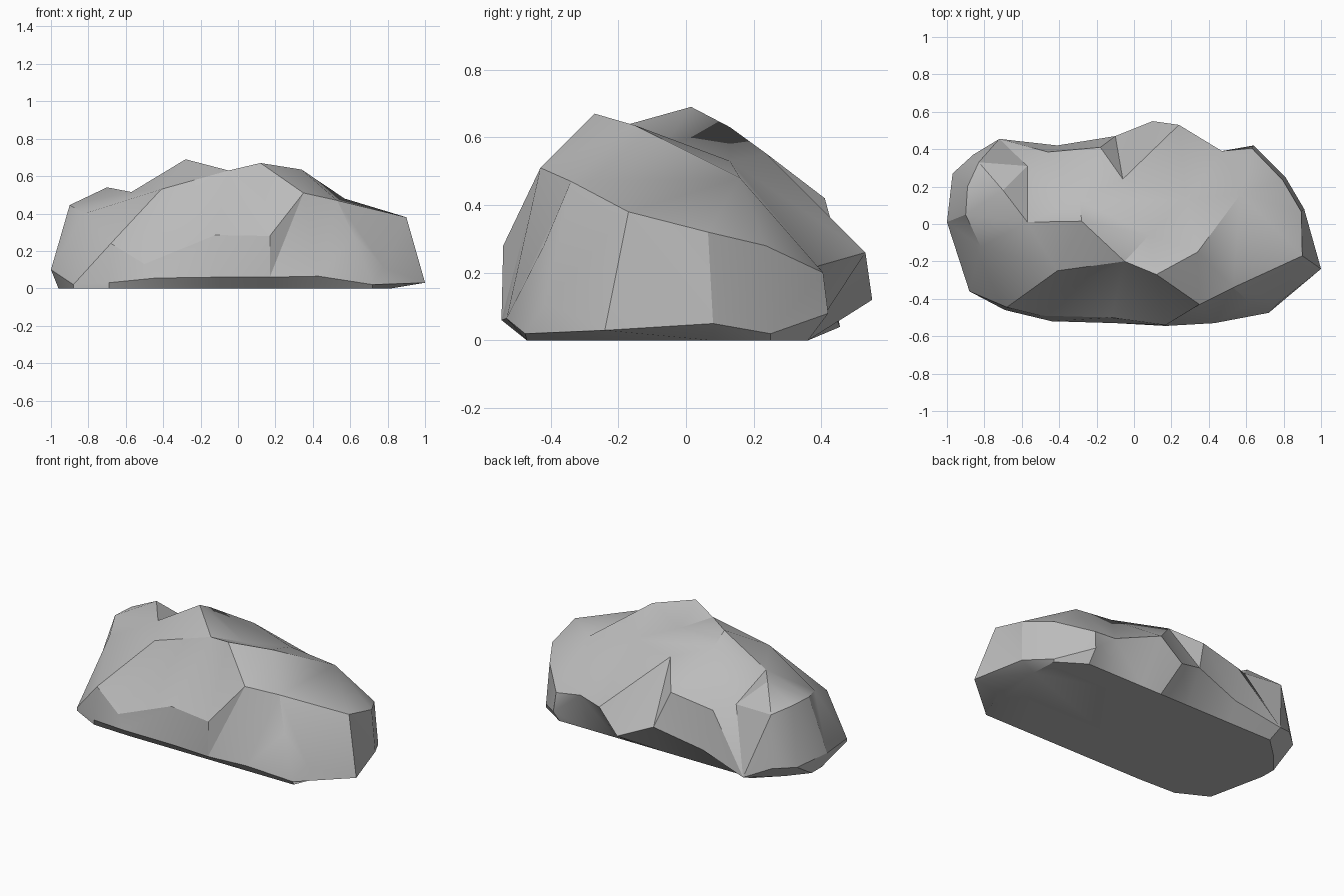
import bpy
import bmesh
import math
from mathutils import Vector
from mathutils.geometry import delaunay_2d_cdt

default_cube = bpy.data.objects.get("Cube")
if default_cube:
    bpy.data.objects.remove(default_cube, do_unlink=True)

# Lower outline of the boulder, counter-clockwise from its left end
outline = [
    (1, -.24, .03), (.91, .08, .05), (.81, .25, .02), (.64, .42, .08),
    (.47, .39, .22), (.24, .53, .26), (.1, .55, .12), (-.1, .47, .2),
    (-.41, .42, .12), (-.72, .455, .04), (-.86, .37, .1), (-.97, .27, .1),
    (-1, .01, .1), (-.88, -.36, .02), (-.69, -.46, .03), (-.44, -.52, .055),
    (-.1, -.53, .06), (.17, -.545, .06), (.43, -.53, .065), (.72, -.475, .02),
]

# Ridge lines that the facets must follow
left_shoulder = [
    (.35, -.43, .51), (.53, -.34, .47), (.9, -.17, .38), (.895, .065, .32),
    (.795, .235, .28), (.63, .405, .2),
]
front_brow = [(-.41, -.25, .53), (-.05, -.2, .63), (.12, -.27, .67), (.35, -.43, .51)]
front_ledge = [
    (-.68, -.445, .24), (-.5, -.49, .13), (-.12, -.5, .285), (.17, -.54, .28),
    (-.05, -.2, .63),
]
crest = [(-.28, .015, .69), (-.29, .13, .63), (.28, .13, .53), (.57, .16, .48)]
left_crest = [(.12, -.27, .67), (.34, -.15, .635), (.57, .16, .48)]
right_knob = [
    (-.9, .05, .445), (-.57, .01, .515), (-.57, .31, .41), (-.83, .33, .42),
    (-.89, .2, .445),
]
back_ledge = [(-.46, .385, .37), (-.18, .41, .42)]
ridges = [left_shoulder, front_brow, front_ledge, crest, left_crest, right_knob,
          back_ledge]

# Single corners between the ridges
loose_corners = [
    (-.4, -.36, .31), (-.82, -.12, .4), (.62, -.42, .28), (.78, -.415, .11),
    (.08, -.06, .58), (-.7, .18, .54), (-.06, .24, .55),
]


def flat_material(name, colour):
    material = bpy.data.materials.new(name)
    material.use_nodes = True
    material.diffuse_color = colour
    shader = material.node_tree.nodes["Principled BSDF"]
    shader.inputs["Base Color"].default_value = colour
    return material


# Upper surface: triangulate ridges and corners inside the outline
count = len(outline)
rim_edges = [(i, (i + 1) % count) for i in range(count)]
edges = list(rim_edges)
points = list(outline)
for ridge in ridges:
    start = len(points)
    points += ridge
    edges += [(i, i + 1) for i in range(start, len(points) - 1)]
corners = [Vector(p) for p in points + loose_corners]
plan, _, triangles, originals, _, _ = delaunay_2d_cdt(
    [p.xy for p in corners], edges, [], 1, 1e-5)

bm = bmesh.new()
verts = []
for position, sources in zip(plan, originals):
    verts.append(bm.verts.new((position.x, position.y, corners[sources[0]].z)))
for triangle in triangles:
    bm.faces.new([verts[i] for i in triangle])


def base_point(rim_point):
    """Trim a rim point to the flat base, with its back right corner cut off."""
    x = max(-.96, min(.82, rim_point.x))
    y = max(-.47, min(.36, 1.2 * (x + 1.05), rim_point.y))
    return x, y, 0


# Underside: join the outline to the flat base
lookup = {s: v for v, sources in zip(verts, originals) for s in sources}
rim = [lookup[i] for i in range(count)]
base = [bm.verts.new(base_point(v.co)) for v in rim]
for i, j in rim_edges:
    bm.faces.new((rim[i], base[i], base[j], rim[j]))
bm.faces.new(base)
bmesh.ops.recalc_face_normals(bm, faces=bm.faces)

mesh = bpy.data.meshes.new("boulder")
bm.to_mesh(mesh)
bm.free()
boulder = bpy.data.objects.new("boulder", mesh)
bpy.context.collection.objects.link(boulder)
mesh.materials.append(flat_material("stone grey", (.5, .5, .5, 1)))

# Soft facets with crisp main ridges
bpy.ops.object.select_all(action='DESELECT')
boulder.select_set(True)
bpy.context.view_layer.objects.active = boulder
bpy.ops.object.shade_smooth_by_angle(angle=math.radians(28))
